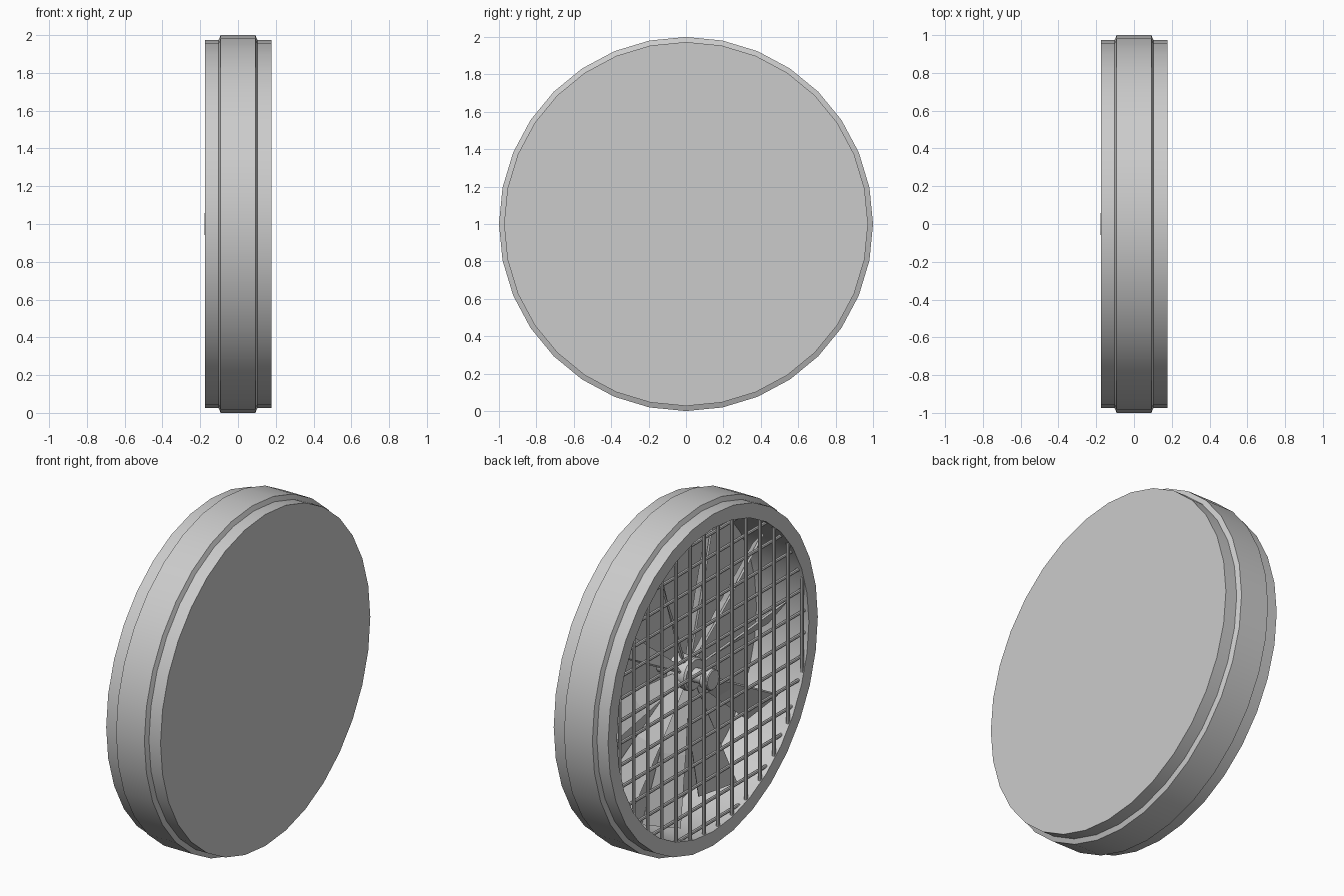
import bpy, bmesh, math
from mathutils import Matrix, Vector

if "Cube" in bpy.data.objects:
    bpy.data.objects.remove(bpy.data.objects["Cube"], do_unlink=True)

CENTRE = Vector((0, 0, 1))
OPENING = 0.89

grey = bpy.data.materials.new("grey metal")
grey.use_nodes = True
colour = (0.6, 0.6, 0.6, 1)
grey.diffuse_color = colour
grey.node_tree.nodes["Principled BSDF"].inputs["Base Color"].default_value = colour


def finish(name, bm, smooth=True):
    bmesh.ops.recalc_face_normals(bm, faces=bm.faces)
    mesh = bpy.data.meshes.new(name)
    bm.to_mesh(mesh)
    bm.free()
    mesh.materials.append(grey)
    obj = bpy.data.objects.new(name, mesh)
    obj.location = CENTRE
    bpy.context.collection.objects.link(obj)
    if smooth:
        bpy.ops.object.select_all(action="DESELECT")
        obj.select_set(True)
        bpy.context.view_layer.objects.active = obj
        bpy.ops.object.shade_smooth_by_angle(angle=math.radians(30))
    return obj


def lathe(name, profile, sides):
    """Spin an (x, radius) profile around the x axis."""
    bm = bmesh.new()
    verts = [bm.verts.new((x, 0, r)) for x, r in profile]
    edges = [bm.edges.new(pair) for pair in zip(verts, verts[1:])]
    bmesh.ops.spin(bm, geom=verts + edges, cent=(0, 0, 0), axis=(1, 0, 0),
                   angle=math.tau, steps=sides, use_merge=True)
    bmesh.ops.remove_doubles(bm, verts=bm.verts, dist=0.0005)
    return finish(name, bm)


# Drum casing with raised chamfered band, closed on the +x side
lathe("casing", [(0.178, 0), (0.178, 0.973), (0.103, 0.973), (0.092, 1),
                 (-0.092, 1), (-0.103, 0.973), (-0.175, 0.973),
                 (-0.175, OPENING), (0.165, OPENING), (0.165, 0)], 32)

# Hub with end cap, neck and axle
lathe("hub", [(-0.178, 0), (-0.178, 0.055), (-0.173, 0.06), (-0.13, 0.06),
              (-0.13, 0.04), (-0.06, 0.04), (-0.06, 0.085), (-0.05, 0.095),
              (0.06, 0.095), (0.06, 0.04), (0.165, 0.04)], 24)

# Twisted blades that widen outward
BLADES = 10
bm = bmesh.new()
for i in range(BLADES):
    turn = Matrix.Rotation(math.tau * (i + 0.44) / BLADES, 3, "X")
    rings = []
    for radius, width, pitch in ((0.07, 0.06, 55), (0.45, 0.14, 45), (0.85, 0.22, 38)):
        a = math.radians(pitch)
        along = Vector((-math.sin(a), math.cos(a), 0)) * width / 2
        thick = Vector((math.cos(a), math.sin(a), 0)) * 0.006
        corners = (along + thick, thick - along, -along - thick, along - thick)
        rings.append([bm.verts.new(turn @ (c + Vector((0, 0, radius)))) for c in corners])
    for lower, upper in zip(rings, rings[1:]):
        for k in range(4):
            n = (k + 1) % 4
            bm.faces.new((lower[k], lower[n], upper[n], upper[k]))
    bm.faces.new(rings[0])
    bm.faces.new(rings[-1])
finish("fan_blades", bm, smooth=False)

# Crossed wires of the guard, each cut to the round opening
SPACING = 0.13
WIRES = 14
for name, x, quarter in (("upright_wires", -0.162, 0), ("level_wires", -0.148, 1)):
    bm = bmesh.new()
    for i in range(WIRES):
        offset = (i - (WIRES - 1) / 2) * SPACING
        length = 2 * math.sqrt(OPENING ** 2 - offset ** 2)
        place = (Matrix.Rotation(quarter * math.pi / 2, 4, "X")
                 @ Matrix.Translation((x, offset, 0)))
        bmesh.ops.create_cone(bm, cap_ends=True, segments=8, radius1=0.01,
                              radius2=0.01, depth=length, matrix=place)
    finish(name, bm)
